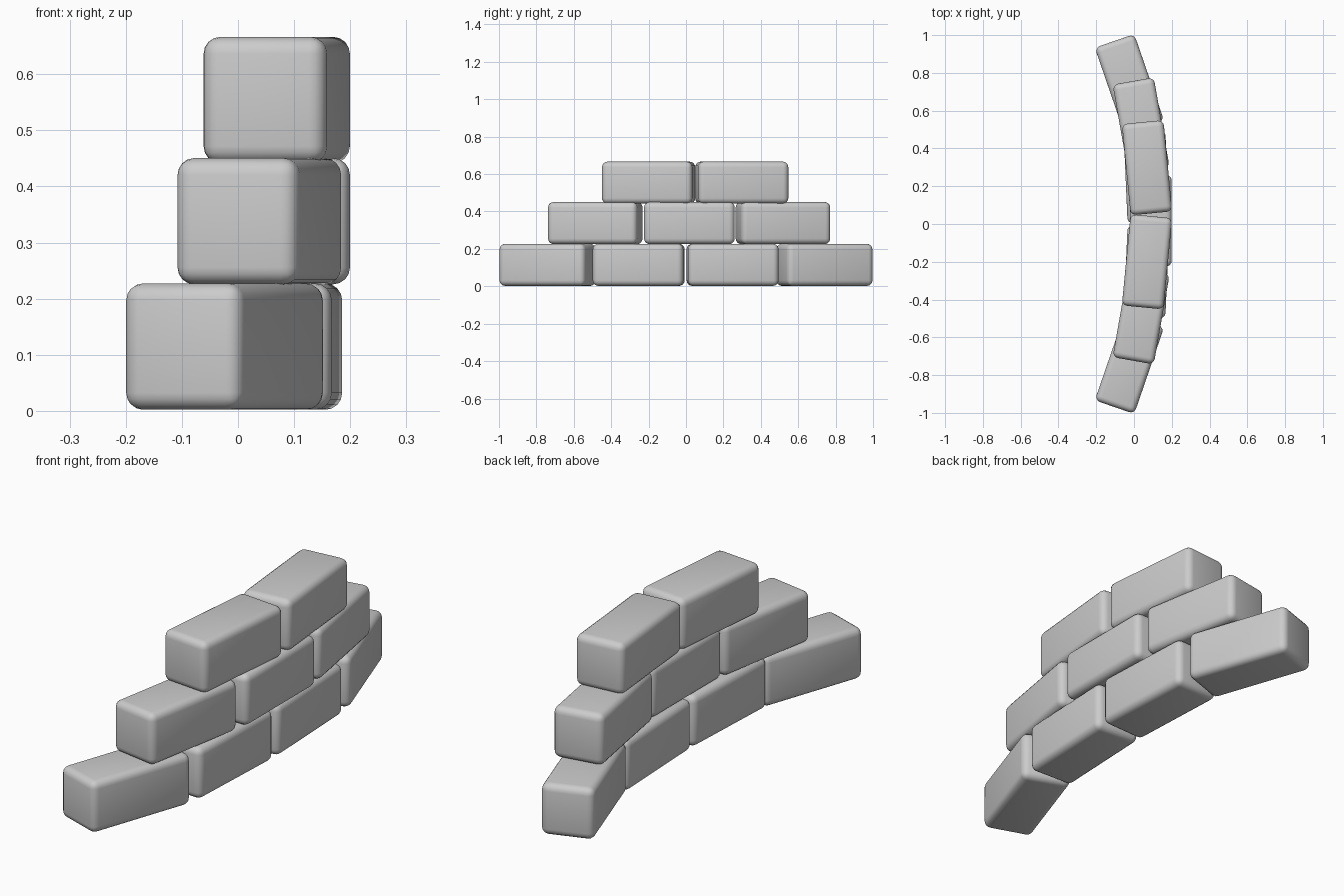
import bpy, bmesh
from math import radians

if "Cube" in bpy.data.objects:
    bpy.data.objects.remove(bpy.data.objects["Cube"])

WIDTH, LENGTH, HEIGHT = 0.221, 0.485, 0.225


def brick(name, x, y, z, turn):
    """Rounded brick, long axis along y, turned about z."""
    bm = bmesh.new()
    bmesh.ops.create_cube(bm, size=1)
    bmesh.ops.scale(bm, vec=(WIDTH, LENGTH, HEIGHT), verts=bm.verts)
    bmesh.ops.bevel(bm, geom=bm.edges[:], offset=0.03, segments=4,
                    profile=0.5, affect='EDGES')
    for f in bm.faces:
        f.smooth = True
    me = bpy.data.meshes.new(name)
    bm.to_mesh(me)
    bm.free()
    ob = bpy.data.objects.new(name, me)
    ob.location = (x, y, z)
    ob.rotation_euler.z = radians(turn)
    bpy.context.collection.objects.link(ob)


# Each course follows the arc: (x, y, turn) per brick
courses = [
    ("bottom_brick", 0.1145, [(-0.024, -0.74, -19), (0.066, -0.253, -2.5),
                              (0.066, 0.249, 2.5), (-0.024, 0.74, 19)]),
    ("middle_brick", 0.338, [(0.038, -0.485, -10), (0.089, 0.018, 0),
                             (0.038, 0.518, 10)]),
    ("top_brick", 0.554, [(0.069, -0.20, -5.5), (0.069, 0.298, 5.5)]),
]
for name, z, spots in courses:
    for i, (x, y, turn) in enumerate(spots, 1):
        brick(f"{name}_{i}", x, y, z, turn)
